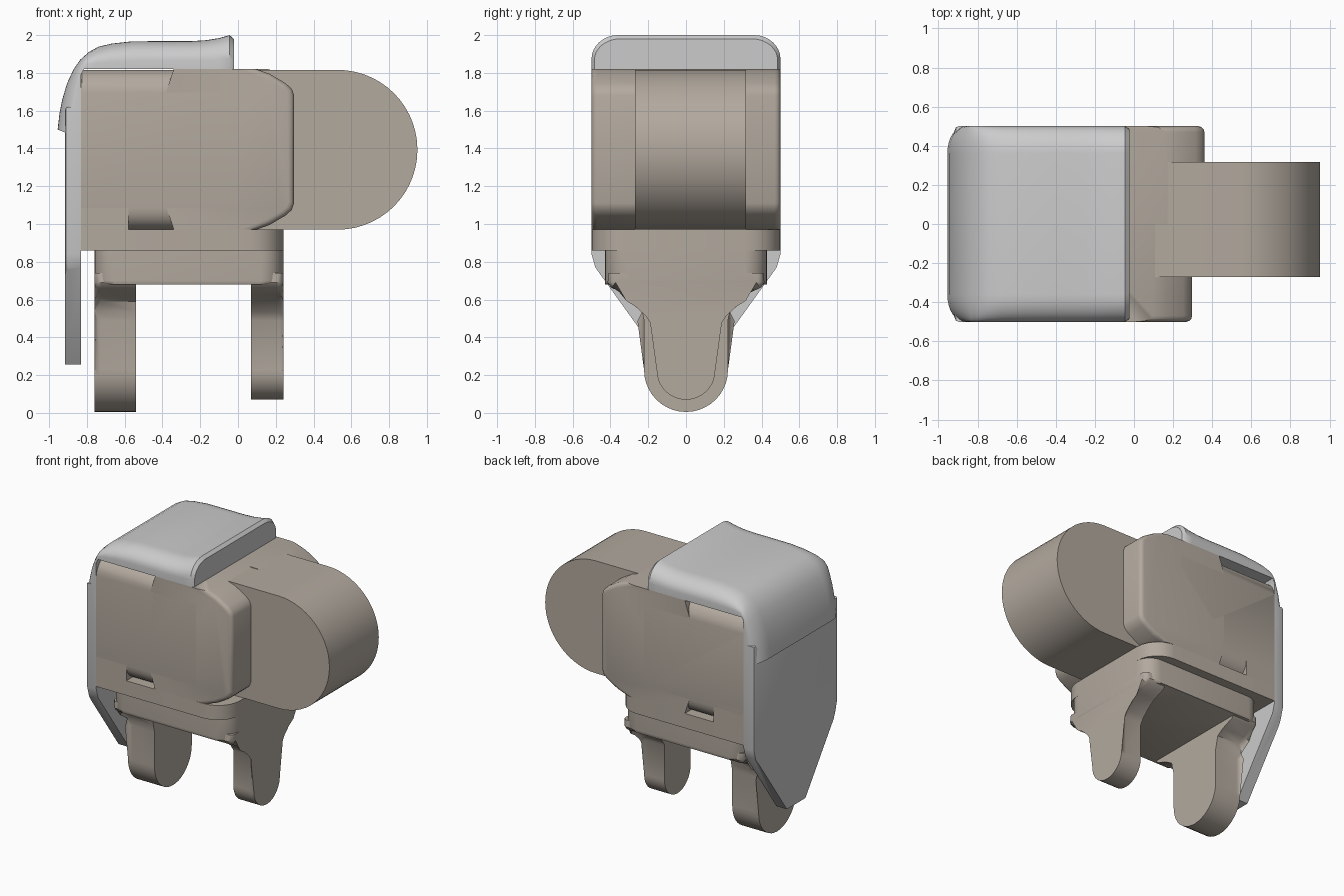
import bpy, bmesh
from math import sin, cos, pi, radians

if "Cube" in bpy.data.objects:
    bpy.data.objects.remove(bpy.data.objects["Cube"])

brown = bpy.data.materials.new("brown")
brown.diffuse_color = (0.45, 0.40, 0.345, 1)
brown.use_nodes = True
brown.node_tree.nodes["Principled BSDF"].inputs["Base Color"].default_value = brown.diffuse_color

AXES = {'x': lambda u, v, d: (d, u, v),
        'y': lambda u, v, d: (u, d, v),
        'z': lambda u, v, d: (u, v, d)}


def finish(name, bm, mat):
    bmesh.ops.recalc_face_normals(bm, faces=bm.faces)
    me = bpy.data.meshes.new(name)
    bm.to_mesh(me)
    bm.free()
    ob = bpy.data.objects.new(name, me)
    bpy.context.collection.objects.link(ob)
    if mat:
        me.materials.append(mat)
    bpy.ops.object.select_all(action='DESELECT')
    ob.select_set(True)
    bpy.context.view_layer.objects.active = ob
    bpy.ops.object.shade_smooth_by_angle(angle=radians(35))
    return ob


def prism(name, pts, axis, a, b, bevel=0, pick=None, seg=3, mat=brown):
    """Extrude a 2D profile along an axis and round the edges chosen by pick."""
    bm = bmesh.new()
    lo, hi = [[bm.verts.new(AXES[axis](u, v, d)) for u, v in pts] for d in (a, b)]
    bm.faces.new(lo)
    bm.faces.new(hi)
    n = len(pts)
    for i in range(n):
        j = (i + 1) % n
        bm.faces.new((lo[i], lo[j], hi[j], hi[i]))
    if bevel:
        edges = [e for e in bm.edges if pick(e.verts[0].co, e.verts[1].co)]
        bmesh.ops.bevel(bm, geom=edges, offset=bevel, segments=seg,
                        profile=0.5, affect='EDGES', clamp_overlap=True)
    return finish(name, bm, mat)


def arc(cx, cz, r, a0, a1, n):
    return [(cx + r * cos(radians(a0 + (a1 - a0) * i / n)),
             cz + r * sin(radians(a0 + (a1 - a0) * i / n))) for i in range(n + 1)]


def rrect(x0, x1, y0, y1, rl, rr, n=6):
    """Rectangle with separate corner radii at its low-u and high-u ends."""
    pts = []
    for cx, cy, r, a in ((x1 - rr, y1 - rr, rr, 0), (x0 + rl, y1 - rl, rl, 90),
                         (x0 + rl, y0 + rl, rl, 180), (x1 - rr, y0 + rr, rr, 270)):
        pts += arc(cx, cy, r, a, a + 90, n) if r else [(cx, cy)]
    return pts


# Core with rounded long edges and a chamfered rear top
prism("body_core", rrect(-0.5, 0.5, 0.965, 1.815, 0.12, 0.12), 'x', -0.83, 0.0, 0.05,
      lambda p, q: max(p.x, q.x) < -0.82 and min(p.z, q.z) > 1.68, 1)

# Rear lower wall and base plate
prism("rear_wall", [(-0.83, 0.87), (-0.58, 0.87), (-0.58, 1.12), (-0.83, 1.12)],
      'y', -0.5, 0.5)
prism("base_plate", rrect(-0.83, 0.24, -0.5, 0.5, 0, 0.18), 'z', 0.86, 0.97)

# Side blocks, the far one slightly longer
for name, y, end in (("front_side_block", -0.5, 0.297), ("back_side_block", 0.5, 0.36)):
    upper = [(end, 1.68), (end - 0.012, 1.715), (end - 0.045, 1.745),
             (end - 0.13, 1.795), (end - 0.2, 1.82), (-0.34, 1.82), (-0.38, 1.70)]
    lower = [(u, 2.79 - v) for u, v in reversed(upper)]
    prism(name, upper + lower, 'y', 0, y, 0.03,
          lambda p, q: min(abs(p.y), abs(q.y)) > 0.49 and min(p.x, q.x) > 0.05)

# Round-ended arm
prism("arm", [(-0.1, 0.97)] + arc(0.527, 1.393, 0.423, -90, 90, 28) + [(-0.1, 1.816)],
      'y', -0.27, 0.317, 0.03,
      lambda p, q: abs(p.y - q.y) < 0.01 and min(p.x, q.x) > 0.0)

# Fork crown
prism("fork_crown", rrect(-0.76, 0.24, -0.43, 0.43, 0.1, 0.12), 'z', 0.68, 0.88, 0.02,
      lambda p, q: max(p.z, q.z) < 0.69)

# Fork prongs: flared shoulders tapering into rounded tips
for name, w, bottom, inner, outer in (("rear_prong", 0.222, 0.005, -0.54, -0.76),
                                      ("front_prong", 0.155, 0.07, 0.07, 0.24)):
    side = [(0.41, 0.74), (0.415, 0.69), (0.395, 0.662), (0.30, 0.625),
            (0.245, 0.59), (max(w + 0.01, 0.185), 0.535), (w, 0.49)]
    tip = arc(0, bottom + w, w, 0, -180, 20)
    pts = side + tip + [(-u, v) for u, v in reversed(side)]
    prism(name, pts, 'x', inner, outer, 0.035,
          lambda p, q: min(abs(p.x - outer), abs(q.x - outer)) < 0.01
          and abs(p.x - q.x) < 0.01 and min(p.z, q.z) < 0.735)

# Shell back plate with a tapered lower end
half = [(0.5, 1.62), (0.5, 0.84), (0.48, 0.77), (0.11, 0.255)]
prism("shell_back_plate", half + [(-u, v) for u, v in reversed(half)], 'x', -0.83, -0.917,
      0.02, lambda p, q: max(p.x, q.x) < -0.9 and min(abs(p.y), abs(q.y)) > 0.47, 2, None)

# Shell cap: rounded cross-section lofted between an inner and an outer path
outer = [(-0.955, 1.5), (-0.945, 1.585), (-0.93, 1.66), (-0.905, 1.745), (-0.87, 1.82),
         (-0.835, 1.87), (-0.79, 1.91), (-0.74, 1.938), (-0.67, 1.955), (-0.56, 1.967),
         (-0.40, 1.968), (-0.25, 1.968), (-0.17, 1.973), (-0.10, 1.984), (-0.045, 2.0),
         (-0.022, 1.98)]
inner = [(-0.83, 1.45), (-0.83, 1.54), (-0.83, 1.61), (-0.83, 1.68), (-0.83, 1.74),
         (-0.83, 1.79), (-0.815, 1.82), (-0.76, 1.82), (-0.68, 1.82), (-0.56, 1.82),
         (-0.40, 1.82), (-0.25, 1.82), (-0.17, 1.82), (-0.10, 1.82), (-0.045, 1.82),
         (-0.022, 1.82)]
right = [(0.5, 0.0)] + [(0.36 + 0.14 * cos(i * pi / 16), 0.3 + 0.7 * sin(i * pi / 16))
                        for i in range(9)]
section = right + [(-y, s) for y, s in reversed(right)]
bm = bmesh.new()
rings = []
for k, (p, q) in enumerate(zip(outer, inner)):
    f = 0.97 if k == len(outer) - 1 else 1
    rings.append([bm.verts.new((q[0] + (p[0] - q[0]) * s, y * f, q[1] + (p[1] - q[1]) * s))
                  for y, s in section])
for r0, r1 in zip(rings, rings[1:]):
    for i in range(len(section)):
        j = (i + 1) % len(section)
        bm.faces.new((r0[i], r0[j], r1[j], r1[i]))
bm.faces.new(rings[0])
bm.faces.new(rings[-1])
finish("shell_cap", bm, None)
